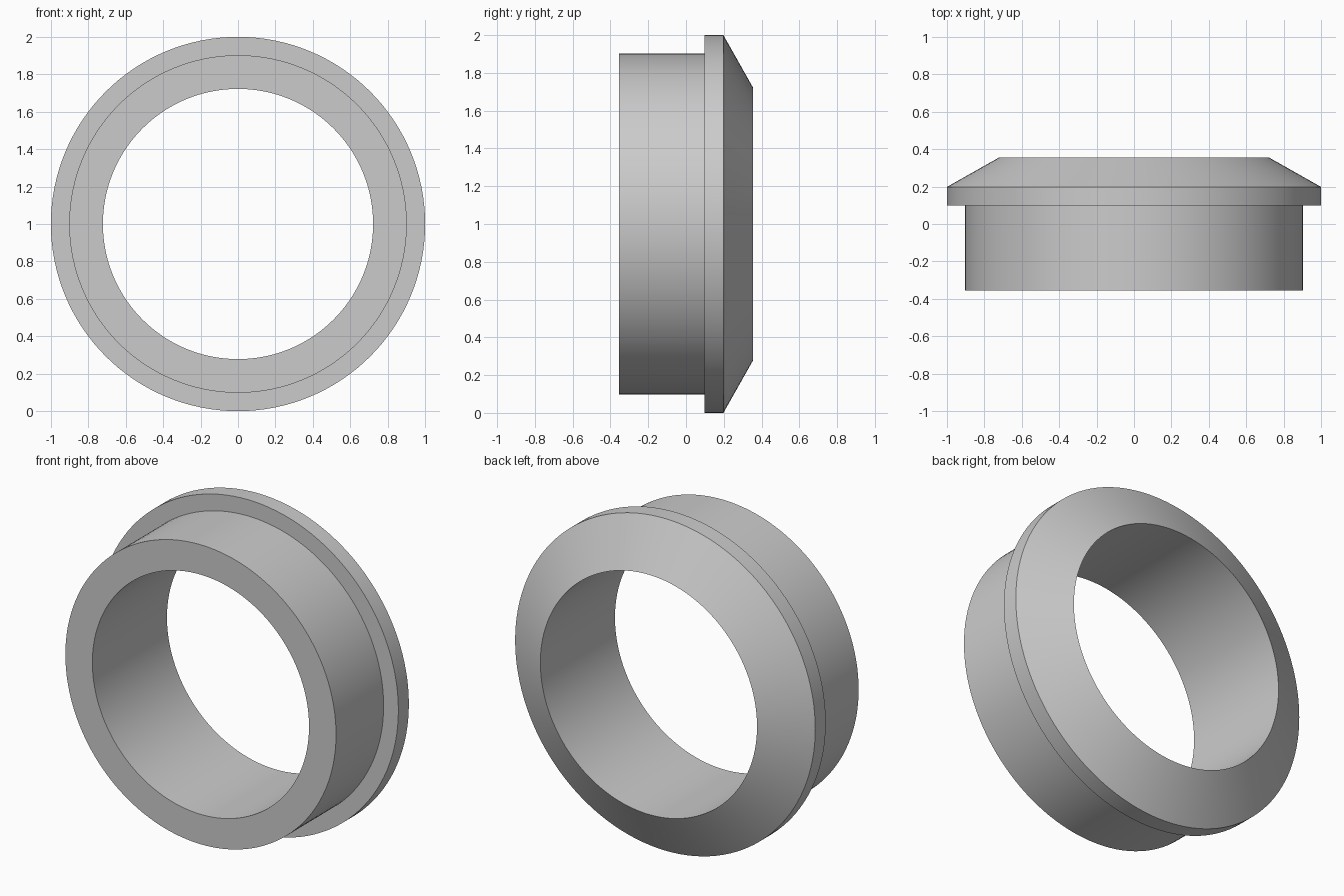
import bpy
import bmesh
from math import sin, cos, tau

if "Cube" in bpy.data.objects:
    bpy.data.objects.remove(bpy.data.objects["Cube"])

SEGMENTS = 128
CENTRE_Z = 1.0

# Closed cross-section of the ring: (radius, y)
PROFILE = [
    (0.722, -0.355),  # front face, inner edge
    (0.902, -0.355),  # front face, outer edge
    (0.902, 0.098),   # sleeve meets flange
    (1.0, 0.098),     # flange shoulder
    (1.0, 0.198),     # flange rim
    (0.722, 0.355),   # bevel down to the bore
]


def lathe_y(name, profile, segments):
    """Revolve a closed profile around the y axis."""
    bm = bmesh.new()
    rings = []
    for i in range(segments):
        a = tau * i / segments
        rings.append([bm.verts.new((r * cos(a), y, r * sin(a))) for r, y in profile])
    n = len(profile)
    for i in range(segments):
        r0, r1 = rings[i], rings[(i + 1) % segments]
        for j in range(n):
            k = (j + 1) % n
            bm.faces.new((r0[j], r0[k], r1[k], r1[j]))
    bmesh.ops.recalc_face_normals(bm, faces=bm.faces)
    mesh = bpy.data.meshes.new(name)
    bm.to_mesh(mesh)
    bm.free()
    obj = bpy.data.objects.new(name, mesh)
    bpy.context.collection.objects.link(obj)
    return obj


# Flanged collar ring
ring = lathe_y("flanged_ring", PROFILE, SEGMENTS)
ring.location.z = CENTRE_Z
bpy.context.view_layer.objects.active = ring
ring.select_set(True)
bpy.ops.object.shade_smooth_by_angle(angle=0.4)
